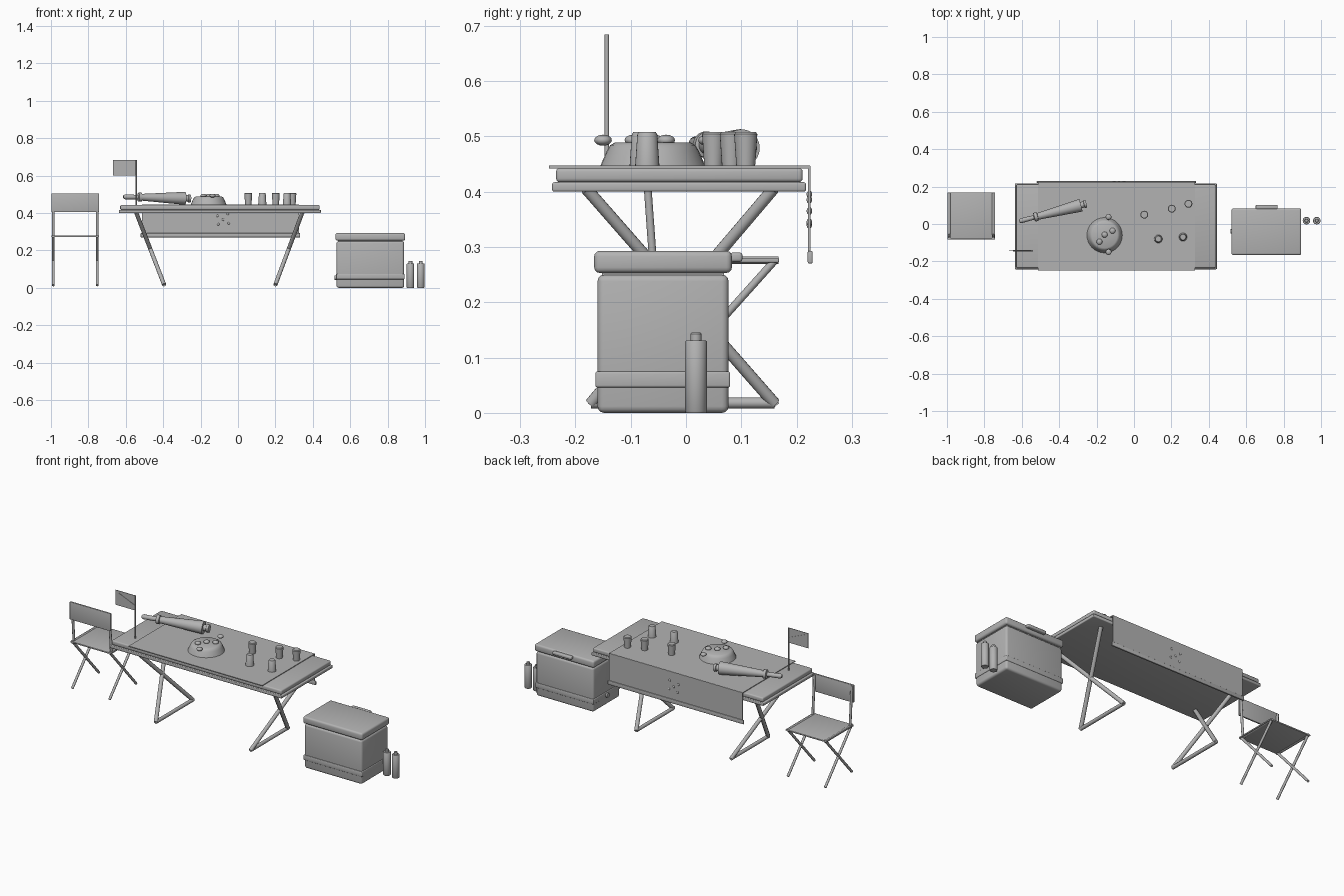
import bpy, bmesh, math
from mathutils import Vector

if "Cube" in bpy.data.objects:
    bpy.data.objects.remove(bpy.data.objects["Cube"])

grey = bpy.data.materials.new("plain_grey")
grey.use_nodes = True
GREY = (0.45, 0.45, 0.45, 1)
grey.diffuse_color = GREY
grey.node_tree.nodes["Principled BSDF"].inputs["Base Color"].default_value = GREY


def finish(bm, name, smooth=True):
    bmesh.ops.recalc_face_normals(bm, faces=bm.faces)
    mesh = bpy.data.meshes.new(name)
    bm.to_mesh(mesh)
    bm.free()
    mesh.materials.append(grey)
    ob = bpy.data.objects.new(name, mesh)
    bpy.context.collection.objects.link(ob)
    if smooth:
        bpy.ops.object.select_all(action="DESELECT")
        ob.select_set(True)
        bpy.context.view_layer.objects.active = ob
        bpy.ops.object.shade_smooth_by_angle(angle=math.radians(35))
    return ob


def box(name, x, y, z, bevel=0.0):
    """Box from (min, max) ranges, with optional rounded edges."""
    bm = bmesh.new()
    bmesh.ops.create_cube(bm, size=1)
    for v in bm.verts:
        v.co = [sum(r) / 2 + c * (r[1] - r[0]) for r, c in zip((x, y, z), v.co)]
    if bevel:
        bmesh.ops.bevel(bm, geom=bm.edges[:], offset=bevel, segments=3,
                        profile=0.5, affect="EDGES")
    return finish(bm, name, bevel > 0)


def lathe(name, profile, start, axis=(0, 0, 1), sides=24):
    """Closed turned shape: profile holds (radius, distance along axis)."""
    bm = bmesh.new()
    turn = Vector((0, 0, 1)).rotation_difference(Vector(axis))
    rings = []
    for r, h in profile:
        rings.append([bm.verts.new(Vector(start) + turn @ Vector((
            r * math.cos(math.tau * i / sides), r * math.sin(math.tau * i / sides), h)))
            for i in range(sides)])
    for a, b in zip(rings, rings[1:]):
        for i in range(sides):
            j = (i + 1) % sides
            bm.faces.new((a[i], a[j], b[j], b[i]))
    bm.faces.new(rings[0])
    bm.faces.new(rings[-1])
    return finish(bm, name)


def rod(name, a, b, r, sides=12):
    d = Vector(b) - Vector(a)
    return lathe(name, [(r, 0), (r, d.length)], a, d.normalized(), sides)


def ball(name, centre, size):
    bm = bmesh.new()
    bmesh.ops.create_uvsphere(bm, u_segments=12, v_segments=8, radius=1)
    for v in bm.verts:
        v.co = [c + s * p for c, s, p in zip(centre, size, v.co)]
    return finish(bm, name)


# Table: two-layer top
box("table_frame", (-0.637, 0.443), (-0.242, 0.217), (0.4, 0.417), 0.004)
box("table_top", (-0.63, 0.437), (-0.235, 0.211), (0.417, 0.443), 0.007)

# Cloth with a hanging back flap and weighted hem
box("table_cloth", (-0.512, 0.325), (-0.248, 0.224), (0.442, 0.447))
box("cloth_flap", (-0.512, 0.325), (0.221, 0.225), (0.28, 0.446))
box("cloth_hem", (-0.52, 0.332), (0.22, 0.229), (0.27, 0.293), 0.003)
for dx, dz in ((-0.03, 0.02), (0.025, 0.03), (0, 0), (-0.025, -0.025), (0.03, -0.02)):
    ball("cloth_stud", (-0.08 + dx, 0.223, 0.365 + dz), (0.007, 0.005, 0.007))

# Crossed table legs with foot bars, leaning inward
for top_x, foot_x in ((-0.545, -0.395), (0.345, 0.2)):
    rod("table_leg", (top_x, -0.18, 0.405), (foot_x, 0.16, 0.017), 0.011)
    rod("table_leg", (top_x, 0.158, 0.405), (foot_x, -0.172, 0.017), 0.011)
    rod("foot_bar", (foot_x, -0.172, 0.018), (foot_x, 0.16, 0.018), 0.01)

# Folding chair
box("chair_seat", (-0.998, -0.742), (-0.078, 0.168), (0.272, 0.28), 0.002)
box("chair_back", (-0.998, -0.742), (-0.083, -0.074), (0.405, 0.505), 0.002)
for x in (-0.987, -0.753):
    rod("chair_post", (x, -0.076, 0.5), (x, -0.06, 0.278), 0.007)
    rod("seat_rail", (x, -0.078, 0.276), (x, 0.167, 0.276), 0.007)
    rod("chair_leg", (x, 0.16, 0.275), (x, -0.075, 0.013), 0.007)
    rod("chair_leg", (x, -0.07, 0.275), (x, 0.163, 0.013), 0.007)

# Cooler box
box("cooler_body", (0.527, 0.888), (-0.16, 0.077), (0, 0.25), 0.012)
box("cooler_neck", (0.535, 0.88), (-0.152, 0.069), (0.24, 0.26))
box("cooler_lid", (0.521, 0.894), (-0.166, 0.083), (0.253, 0.293), 0.01)
box("cooler_band", (0.524, 0.891), (-0.164, 0.08), (0.046, 0.075), 0.004)
box("cooler_handle", (0.65, 0.768), (0.08, 0.102), (0.273, 0.29), 0.005)
rod("cooler_spigot", (0.53, -0.04, 0.055), (0.515, -0.04, 0.055), 0.012)

# Bottles beside the cooler
for x in (0.922, 0.977):
    lathe("bottle", [(0.018, 0), (0.02, 0.003), (0.02, 0.128), (0.018, 0.131),
                     (0.01, 0.131), (0.01, 0.143), (0.008, 0.145)], (x, 0.018, 0))

# Tapered horn lying on the table
horn_start, horn_end = Vector((-0.613, 0.015, 0.487)), Vector((-0.255, 0.108, 0.478))
length = (horn_end - horn_start).length
lathe("horn", [(0.008, 0), (0.013, 0.01), (0.012, 0.08), (0.024, 0.083), (0.024, 0.1),
               (0.018, 0.102), (0.034, length - 0.04), (0.034, length - 0.03),
               (0.017, length - 0.03), (0.017, length - 0.014), (0.021, length - 0.012),
               (0.021, length)], horn_start, (horn_end - horn_start).normalized())

# Upturned bowl with small buns
lathe("bowl", [(0.095, 0), (0.09, 0.012), (0.083, 0.028), (0.077, 0.038), (0.068, 0.043)],
      (-0.157, -0.06, 0.446), sides=32)
for x, y in ((-0.136, 0.038), (-0.136, -0.15), (-0.157, -0.057), (-0.115, -0.036), (-0.185, -0.095)):
    ball("bun", (x, y, 0.493), (0.016, 0.016, 0.01))

# Cups: front pair stands upside down
for x, y in ((0.055, 0.05), (0.202, 0.082), (0.291, 0.108), (0.13, -0.08), (0.262, -0.07)):
    low, high = (0.017, 0.021) if y > 0 else (0.022, 0.018)
    lathe("cup", [(low, 0), (high, 0.058), (high - 0.003, 0.062)], (x, y, 0.446))

# Small flag with a diagonal stripe
rod("flag_pole", (-0.544, -0.143, 0.44), (-0.544, -0.143, 0.684), 0.004)
box("flag", (-0.667, -0.544), (-0.1445, -0.1415), (0.6, 0.684))
bm = bmesh.new()
bmesh.ops.create_cube(bm, size=1)
for v in bm.verts:
    v.co = (-0.598 + v.co.x * 0.1, -0.143 + v.co.y * 0.007, 0.646 - v.co.x * 0.042 + v.co.z * 0.012)
finish(bm, "flag_stripe", False)
